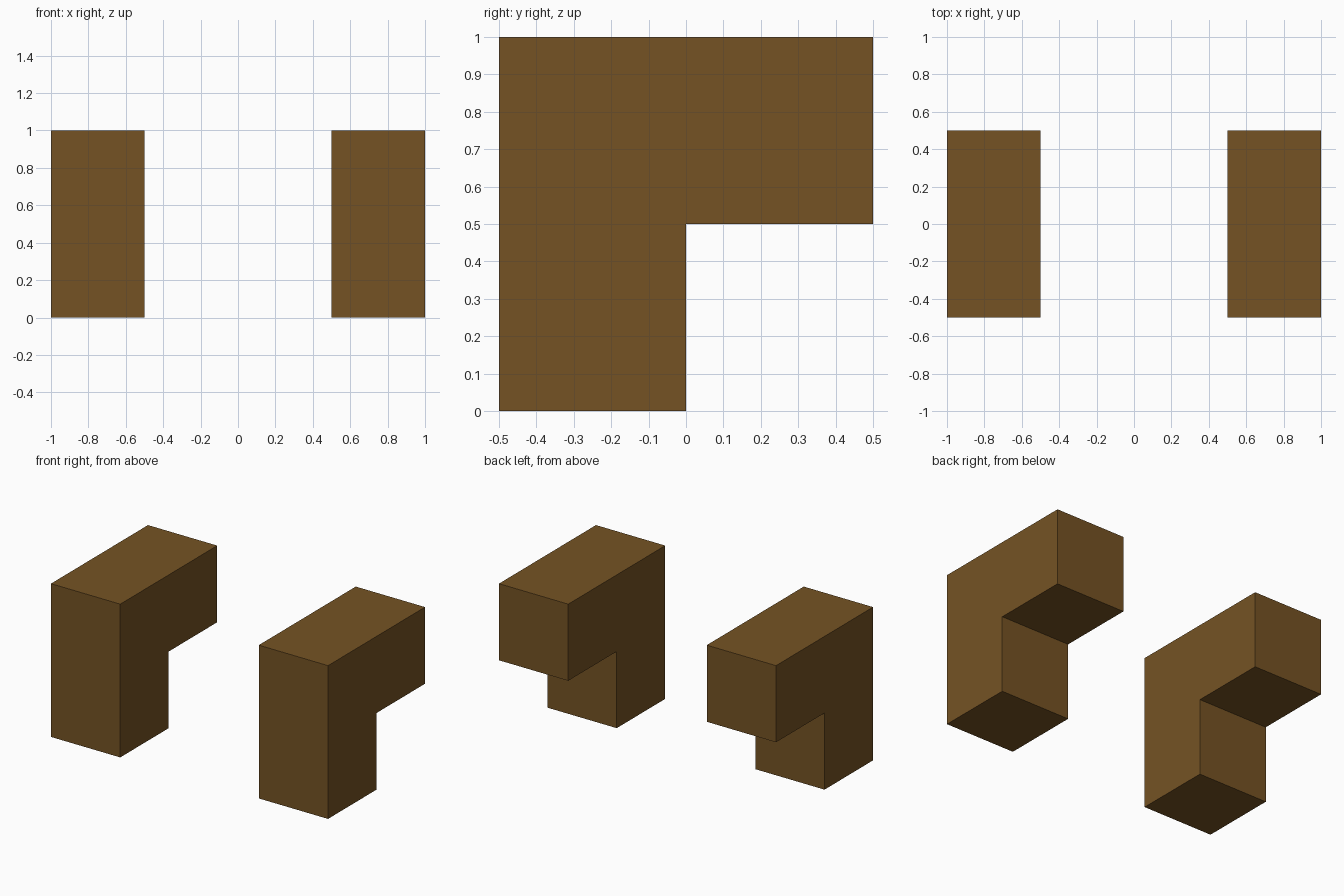
import bpy
import bmesh

if "Cube" in bpy.data.objects:
    bpy.data.objects.remove(bpy.data.objects["Cube"])

# Single brown material
brown = bpy.data.materials.new("brown")
brown.diffuse_color = (0.178, 0.086, 0.0175, 1.0)
brown.use_nodes = True
brown.node_tree.nodes["Principled BSDF"].inputs["Base Color"].default_value = brown.diffuse_color

# Side profile (y, z): upright block with an arm reaching to the back
PROFILE = [(-0.5, 0), (0, 0), (0, 0.5), (0.5, 0.5), (0.5, 1), (-0.5, 1)]


def make_bracket(name, x0, x1):
    """Extrude the L-shaped side profile from x0 to x1."""
    bm = bmesh.new()
    face = bm.faces.new([bm.verts.new((x0, y, z)) for y, z in PROFILE])
    ext = bmesh.ops.extrude_face_region(bm, geom=[face], use_keep_orig=True)
    verts = [v for v in ext["geom"] if isinstance(v, bmesh.types.BMVert)]
    bmesh.ops.translate(bm, verts=verts, vec=(x1 - x0, 0, 0))
    bmesh.ops.recalc_face_normals(bm, faces=bm.faces[:])
    mesh = bpy.data.meshes.new(name)
    bm.to_mesh(mesh)
    bm.free()
    mesh.materials.append(brown)
    obj = bpy.data.objects.new(name, mesh)
    bpy.context.collection.objects.link(obj)
    return obj


# Matching left and right brackets
make_bracket("left_bracket", -1.0, -0.5)
make_bracket("right_bracket", 0.5, 1.0)
